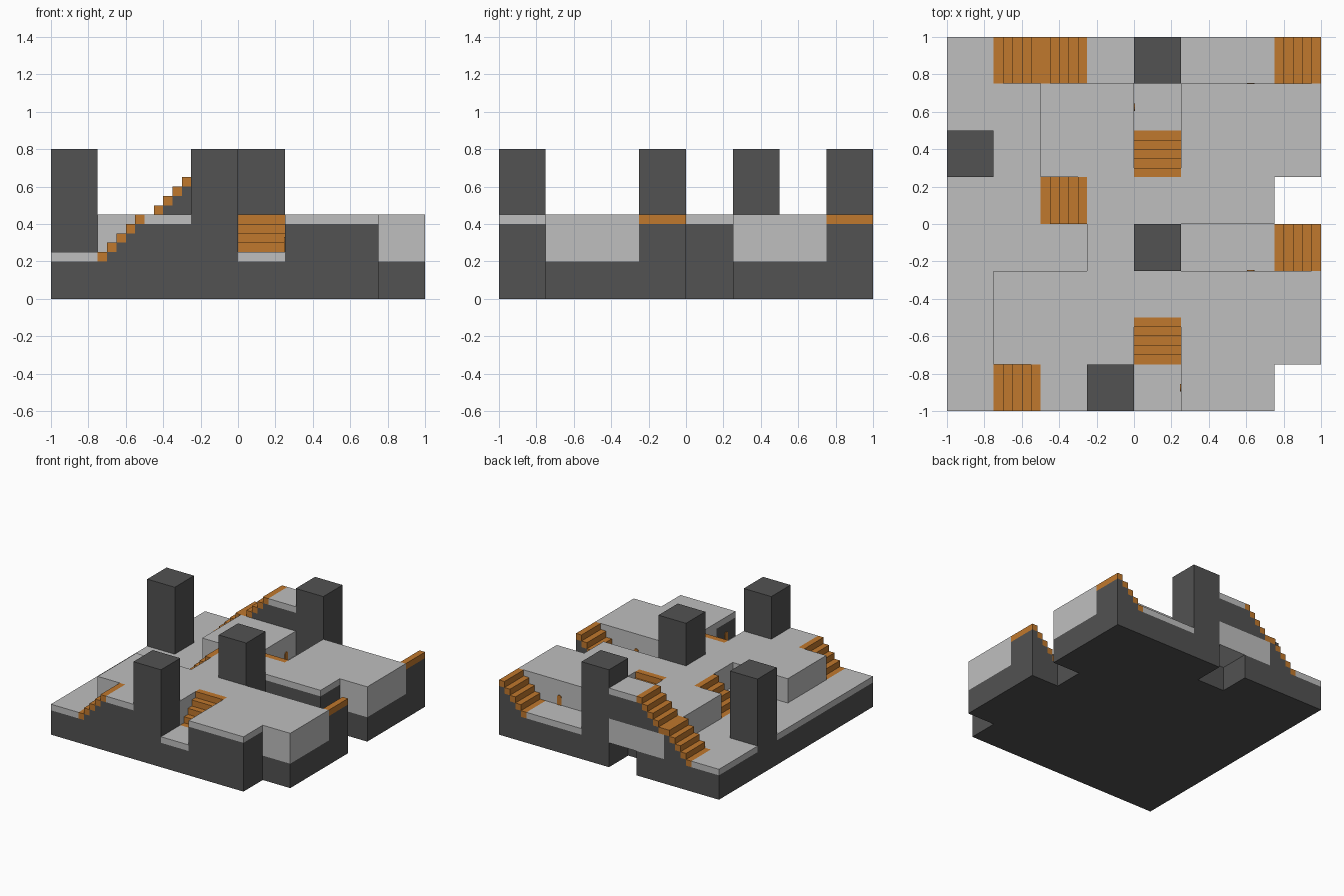
import bpy, bmesh, math
from mathutils import Matrix, Vector

cube = bpy.data.objects.get("Cube")
if cube:
    bpy.data.objects.remove(cube, do_unlink=True)


def material(name, rgb):
    m = bpy.data.materials.new(name)
    m.use_nodes = True
    m.diffuse_color = (*rgb, 1)
    m.node_tree.nodes["Principled BSDF"].inputs["Base Color"].default_value = (*rgb, 1)
    return m


LIGHT = material("light grey", (0.52, 0.52, 0.52))
DARK = material("dark grey", (0.084, 0.084, 0.084))
ORANGE = material("orange", (0.527, 0.188, 0.026))


def finish(name, bm, mats):
    bmesh.ops.remove_doubles(bm, verts=bm.verts, dist=1e-5)
    mesh = bpy.data.meshes.new(name)
    bm.to_mesh(mesh)
    bm.free()
    for m in mats:
        mesh.materials.append(m)
    ob = bpy.data.objects.new(name, mesh)
    bpy.context.collection.objects.link(ob)
    return ob


# Plan, back row first: L low floor, M terrace, D dark-walled terrace, P pillar,
# S stair base, U upper stair base, B bridge block, . empty
PLAN = ["LSUBPLLS",
        "LLMMLMMM",
        "PLMMSMMM",
        "LLSMMDD.",
        "LLLMPLLS",
        "LMMMMMMM",
        "LMMMSMMM",
        "LSDPLDD."]
Z = [0, 0.2, 0.25, 0.4, 0.45, 0.6, 0.65, 0.8]
# Layers from the ground up: d plinth, g deck, p pillar, space empty
STACK = {"L": "dg", "M": "dggg", "D": "dddg", "P": "ppppppp",
         "S": "d", "U": "dgg", "B": " ggddg", ".": ""}
S = 0.25

solid = {}
for r, row in enumerate(PLAN):
    for i, kind in enumerate(row):
        for k, part in enumerate(STACK[kind]):
            if part != " ":
                solid[i, 7 - r, k] = part


def block_part(name, part, mat):
    """Outer faces of every block of one part."""
    bm = bmesh.new()
    for (i, j, k), p in solid.items():
        if p != part:
            continue
        lo = Vector((-1 + S * i, -1 + S * j, Z[k]))
        hi = Vector((lo.x + S, lo.y + S, Z[k + 1]))
        for axis in range(3):
            for side in (0, 1):
                n = [i, j, k]
                n[axis] += 2 * side - 1
                if tuple(n) in solid:
                    continue
                a, b = (axis + 1) % 3, (axis + 2) % 3
                vs = []
                for u, v in ((0, 0), (1, 0), (1, 1), (0, 1)):
                    c = Vector()
                    c[axis] = (lo, hi)[side][axis]
                    c[a] = (lo, hi)[u][a]
                    c[b] = (lo, hi)[v][b]
                    vs.append(bm.verts.new(c))
                bm.faces.new(vs if side else vs[::-1])
    return finish(name, bm, [mat])


block_part("plinth", "d", DARK)
block_part("deck", "g", LIGHT)
block_part("pillars", "p", DARK)


def box(bm, x0, x1, z0, z1, mat):
    """Box as wide as one stair flight."""
    mtx = Matrix.Translation(((x0 + x1) / 2, 0, (z0 + z1) / 2)) @ Matrix.Diagonal((x1 - x0, S, z1 - z0, 1))
    res = bmesh.ops.create_cube(bm, size=1, matrix=mtx)
    for f in {f for v in res["verts"] for f in v.link_faces}:
        f.material_index = mat


def stair(name, i, j, heading, z0):
    """Five orange treads on a stepped dark support, climbing along the heading."""
    bm = bmesh.new()
    for k in range(5):
        x, z = -S / 2 + 0.05 * k, 0.05 * k
        if k:
            box(bm, x, x + 0.05, 0, z, 1)
        box(bm, x, x + 0.05, z, z + 0.05, 0)
    bm.transform(Matrix.Translation((-1 + S * (i + 0.5), -1 + S * (j + 0.5), z0))
                 @ Matrix.Rotation(math.radians(heading), 4, "Z"))
    ob = finish(name, bm, [ORANGE, DARK])
    return ob


stair("front_left_stair", 1, 0, 0, 0.2)
stair("front_middle_stair", 4, 1, 90, 0.2)
stair("side_stair", 7, 3, 0, 0.2)
stair("inner_stair", 2, 4, 0, 0.2)
stair("recess_stair", 4, 5, -90, 0.2)
stair("back_lower_stair", 1, 7, 0, 0.2)
stair("back_upper_stair", 2, 7, 0, 0.4)
stair("back_corner_stair", 7, 7, 0, 0.2)


def door(name, x, y, facing):
    """Small round-topped plate on a wall."""
    w, h, t = 0.02, 0.06, 0.005
    prof = [(-w, 0), (w, 0)] + [(w * math.cos(a), h + w * math.sin(a))
                                for a in (math.pi * n / 6 for n in range(7))]
    bm = bmesh.new()
    face = bm.faces.new([bm.verts.new((0, u, v)) for u, v in prof])
    ext = bmesh.ops.extrude_face_region(bm, geom=[face])
    moved = [g for g in ext["geom"] if isinstance(g, bmesh.types.BMVert)]
    bmesh.ops.translate(bm, verts=moved, vec=(t, 0, 0))
    bmesh.ops.recalc_face_normals(bm, faces=bm.faces)
    bm.transform(Matrix.Translation((x, y, 0.25)) @ Matrix.Rotation(math.radians(facing), 4, "Z"))
    finish(name, bm, [ORANGE])


door("back_door", 0.625, 0.75, 90)
door("trench_door", 0.625, -0.25, 90)
door("recess_door", 0, 0.625, 0)
door("front_door", 0.25, -0.875, 180)
